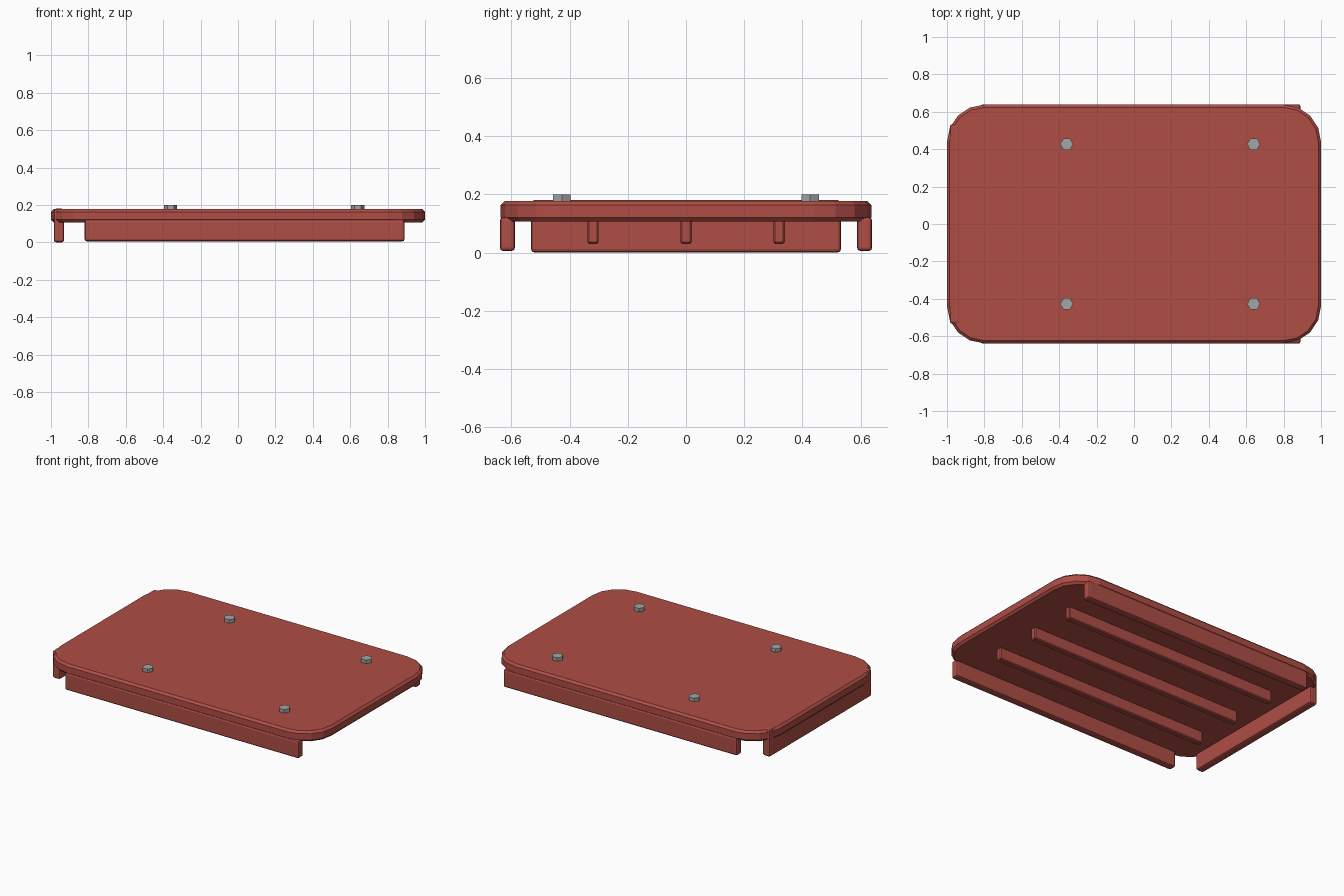
import bpy, bmesh, math

if "Cube" in bpy.data.objects:
    bpy.data.objects.remove(bpy.data.objects["Cube"])


def material(name, rgb):
    m = bpy.data.materials.new(name)
    m.diffuse_color = (*rgb, 1)
    m.use_nodes = True
    m.node_tree.nodes["Principled BSDF"].inputs["Base Color"].default_value = m.diffuse_color
    return m


RED = material("red paint", (0.43, 0.075, 0.06))
STEEL = material("grey steel", (0.36, 0.38, 0.38))


def prism(name, outline, z0, z1, mat, bevel=0.0, segments=1):
    """Extrude a flat outline from z0 to z1 and chamfer its edges."""
    bm = bmesh.new()
    base = bm.faces.new([bm.verts.new((x, y, z0)) for x, y in outline])
    res = bmesh.ops.extrude_face_region(bm, geom=[base])
    for v in res["geom"]:
        if isinstance(v, bmesh.types.BMVert):
            v.co.z = z1
    bmesh.ops.recalc_face_normals(bm, faces=bm.faces)
    if bevel:
        sharp = [e for e in bm.edges if e.calc_face_angle(0) > math.radians(40)]
        bmesh.ops.bevel(bm, geom=sharp, offset=bevel, segments=segments,
                        profile=0.5, affect='EDGES')
    me = bpy.data.meshes.new(name)
    bm.to_mesh(me)
    bm.free()
    me.materials.append(mat)
    ob = bpy.data.objects.new(name, me)
    bpy.context.collection.objects.link(ob)
    return ob


def rect(x0, x1, y0, y1):
    return [(x0, y0), (x1, y0), (x1, y1), (x0, y1)]


def rounded_rect(hx, hy, r, steps):
    pts = []
    for q, (sx, sy) in enumerate([(1, 1), (-1, 1), (-1, -1), (1, -1)]):
        for i in range(steps + 1):
            a = math.pi / 2 * (q + i / steps)
            pts.append((sx * (hx - r) + r * math.cos(a),
                        sy * (hy - r) + r * math.sin(a)))
    return pts


# Main rounded panel
prism("panel", rounded_rect(1.0, 0.638, 0.2, 4), 0.107, 0.177, RED, 0.014)

# End flange, slightly proud of the panel top
prism("end_flange", rect(-0.985, -0.93, -0.533, 0.533), 0.0, 0.18, RED, 0.012, 2)

# Long side flanges
for side, name in ((-1, "front_flange"), (1, "back_flange")):
    ys = sorted((side * 0.588, side * 0.64))
    prism(name, rect(-0.82, 0.89, *ys), 0.005, 0.122, RED, 0.012, 2)

# Stiffening ribs underneath
for i in (-1, 0, 1):
    y = i * 0.32
    prism(f"rib_{i + 2}", rect(-0.79, 0.79, y - 0.02, y + 0.02), 0.03, 0.12, RED, 0.006)

# Hexagonal bolt heads
for x in (-0.36, 0.64):
    for y in (-0.427, 0.427):
        hexagon = [(x + 0.035 * math.cos(k * math.pi / 3),
                    y + 0.035 * math.sin(k * math.pi / 3)) for k in range(6)]
        prism("bolt_head", hexagon, 0.165, 0.2, STEEL)
